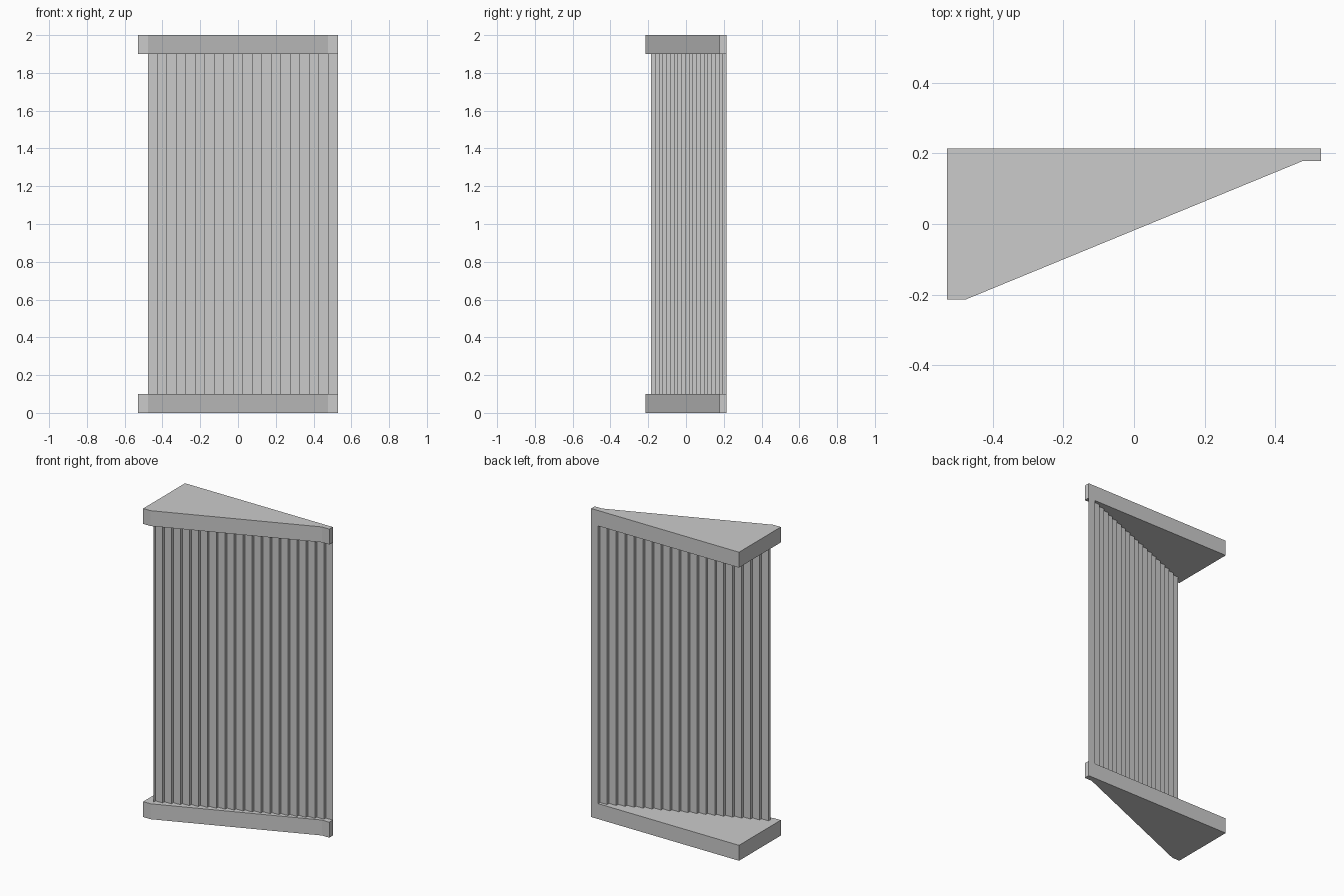
import bpy, bmesh

if "Cube" in bpy.data.objects:
    bpy.data.objects.remove(bpy.data.objects["Cube"])


def extrude(name, points, z0, z1, closed):
    """Extrude a plan-view line from z0 to z1, capped if it is closed."""
    bm = bmesh.new()
    low = [bm.verts.new((x, y, z0)) for x, y in points]
    high = [bm.verts.new((x, y, z1)) for x, y in points]
    for i in range(0 if closed else 1, len(points)):
        bm.faces.new((low[i - 1], low[i], high[i], high[i - 1]))
    if closed:
        bm.faces.new(low)
        bm.faces.new(high)
        bmesh.ops.recalc_face_normals(bm, faces=bm.faces)
    mesh = bpy.data.meshes.new(name)
    bm.to_mesh(mesh)
    bm.free()
    obj = bpy.data.objects.new(name, mesh)
    bpy.context.collection.objects.link(obj)
    return obj


# Wedge-shaped base and top plates
wedge = [(-0.53, -0.214), (-0.477, -0.214), (0.477, 0.178),
         (0.53, 0.178), (0.53, 0.214), (-0.53, 0.214)]
extrude("base_plate", wedge, 0, 0.1, True)
extrude("top_plate", wedge, 1.9, 2, True)

# Thin stepped wall: each step is a riser followed by a flat front
count = 20
x0, y0 = -0.477, -0.184
dx, dy = (0.53 - x0) / count, (0.214 - y0) / count
steps = [(x0, y0)]
for i in range(count):
    y = y0 + (i + 1) * dy
    steps += [(x0 + i * dx, y), (x0 + (i + 1) * dx, y)]
extrude("stepped_wall", steps, 0.1, 1.9, False)
